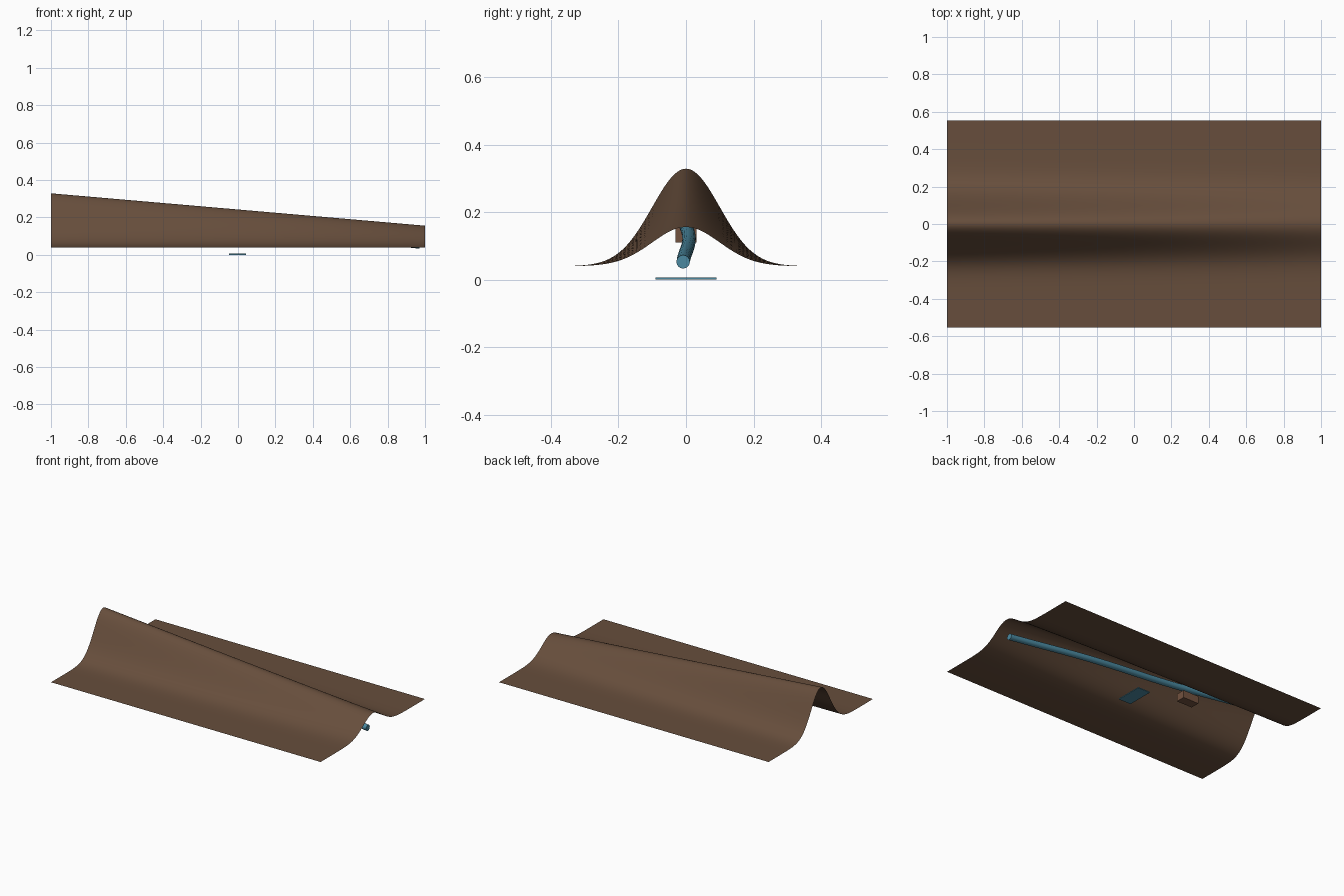
import bpy, math

if "Cube" in bpy.data.objects:
    bpy.data.objects.remove(bpy.data.objects["Cube"])

def material(name, rgb):
    m = bpy.data.materials.new(name)
    m.diffuse_color = (*rgb, 1)
    m.use_nodes = True
    m.node_tree.nodes["Principled BSDF"].inputs["Base Color"].default_value = m.diffuse_color
    return m

earth = material("earth brown", (0.135, 0.076, 0.045))
clay = material("clay brown", (0.17, 0.085, 0.05))
water = material("water blue", (0.07, 0.25, 0.35))

def make(name, verts, faces, mat, smooth=True):
    me = bpy.data.meshes.new(name)
    me.from_pydata(verts, [], faces)
    me.materials.append(mat)
    for p in me.polygons:
        p.use_smooth = smooth
    ob = bpy.data.objects.new(name, me)
    bpy.context.collection.objects.link(ob)
    return ob

# Ridge sheet: bell-shaped section that gets lower towards +x
NX, NY = 40, 88
verts = []
for i in range(NX + 1):
    x = -1 + 2 * i / NX
    amp = 0.2025 - 0.0865 * x
    for j in range(NY + 1):
        y = -0.553 + 1.106 * j / NY
        verts.append((x, y, 0.04 + amp * math.exp(-(y / 0.1) ** 2 / 2)))
W = NY + 1
faces = [(i * W + j, (i + 1) * W + j, (i + 1) * W + j + 1, i * W + j + 1)
         for i in range(NX) for j in range(NY)]
make("ridge_sheet", verts, faces, earth)

# Gently winding pipe under the crest
N, S, R = 60, 16, 0.02
verts = []
for i in range(N + 1):
    x = 0.97 - 1.82 * i / N
    cy = 0.009 * math.sin(4.5 * (0.7 - x))
    cz = 0.053 + 0.11 * (0.97 - x)
    for k in range(S):
        a = 2 * math.pi * k / S
        verts.append((x, cy + R * math.cos(a), cz + R * math.sin(a)))
faces = [(i * S + k, i * S + (k + 1) % S, (i + 1) * S + (k + 1) % S, (i + 1) * S + k)
         for i in range(N) for k in range(S)]
faces += [tuple(reversed(range(S))), tuple(N * S + k for k in range(S))]
pipe = make("water_pipe", verts, faces, water)
for p in pipe.data.polygons[-2:]:
    p.use_smooth = False

def box(name, center, size, mat):
    bpy.ops.mesh.primitive_cube_add(size=1, location=center)
    ob = bpy.context.object
    ob.name = name
    ob.scale = size
    ob.data.materials.append(mat)

# Small block under the crest and thin plate on the ground
box("block", (-0.42, 0, 0.135), (0.115, 0.062, 0.05), clay)
box("water_plate", (-0.003, 0, 0.003), (0.09, 0.18, 0.006), water)
